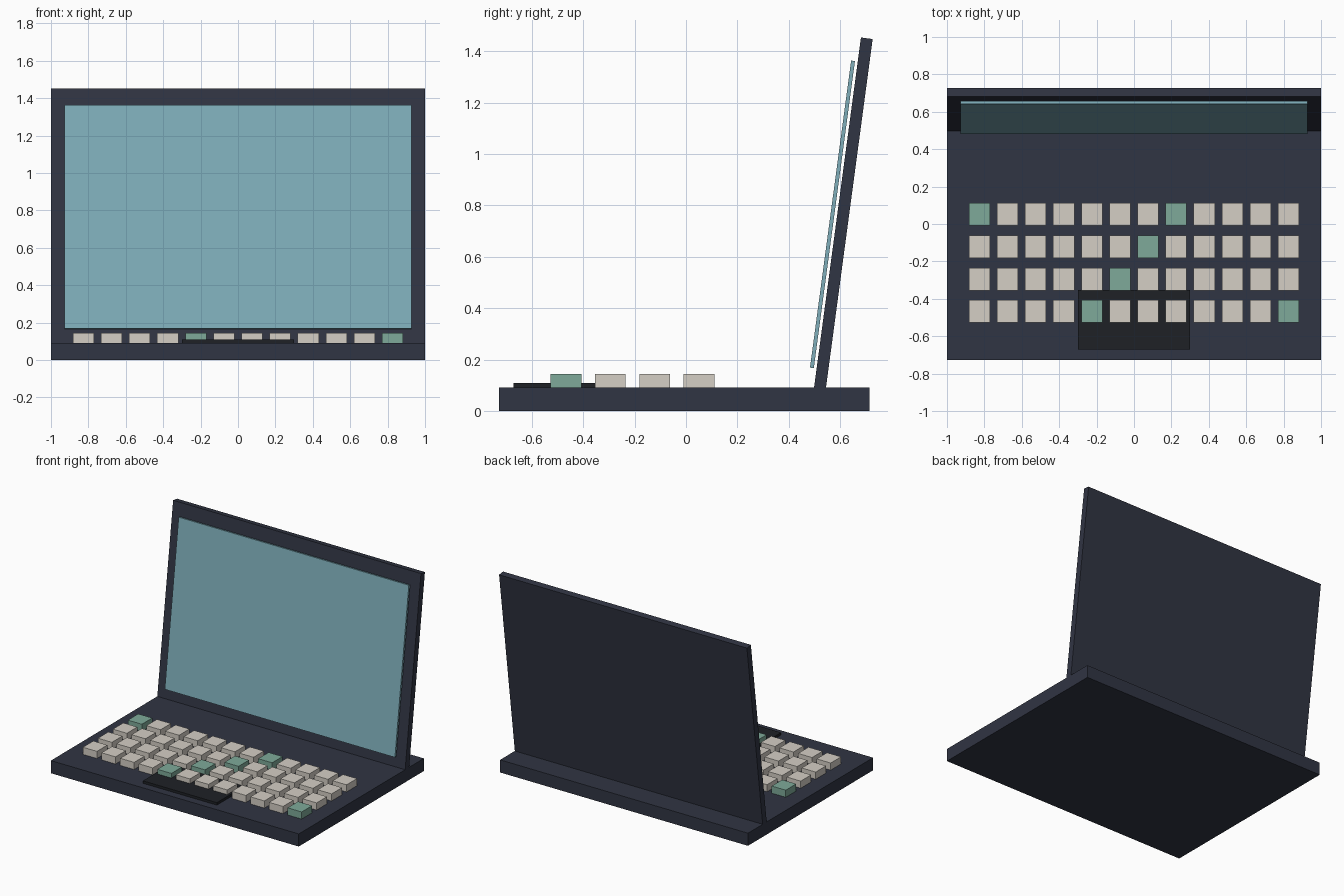
import bpy
import math

if "Cube" in bpy.data.objects:
    bpy.data.objects.remove(bpy.data.objects["Cube"])


def material(name, rgb):
    m = bpy.data.materials.new(name)
    m.diffuse_color = (*rgb, 1)
    m.use_nodes = True
    m.node_tree.nodes["Principled BSDF"].inputs["Base Color"].default_value = m.diffuse_color
    return m


DARK = material("dark_shell", (0.030, 0.035, 0.056))
GLASS = material("screen_blue", (0.21, 0.42, 0.49))
CREAM = material("key_cream", (0.66, 0.62, 0.56))
GREEN = material("key_green", (0.21, 0.40, 0.32))
BLACK = material("pad_black", (0.013, 0.015, 0.019))


def box(name, centre, size, mat, tilt=0.0):
    bpy.ops.mesh.primitive_cube_add(size=1, location=centre, rotation=(tilt, 0, 0))
    ob = bpy.context.object
    ob.name = name
    ob.scale = size
    ob.data.materials.append(mat)
    return ob


TOP = 0.092                  # deck height
TILT = -math.radians(7.63)   # lid leans back

# Body
box("base", (0, -0.007, TOP / 2), (2, 1.442, TOP), DARK)

# Lid and the screen panel held just in front of it
box("lid", (0, 0.611, 0.761), (2, 0.046, 1.39), DARK, TILT)
box("screen", (0, 0.5697, 0.765), (1.857, 0.015, 1.205), GLASS, TILT)

# Touchpad
box("touchpad", (0, -0.511, TOP + 0.009), (0.597, 0.318, 0.018), BLACK)

# Keyboard: 4 rows of 12, with accent keys along diagonals
for row in range(4):
    for col in range(12):
        x = (col - 5.5) * 0.1502
        y = 0.051 - row * 0.1727
        accent = (row + col) % 7 == 0
        box(f"key_{row + 1}_{col + 1}", (x, y, TOP + 0.026), (0.113, 0.12, 0.052),
            GREEN if accent else CREAM)
